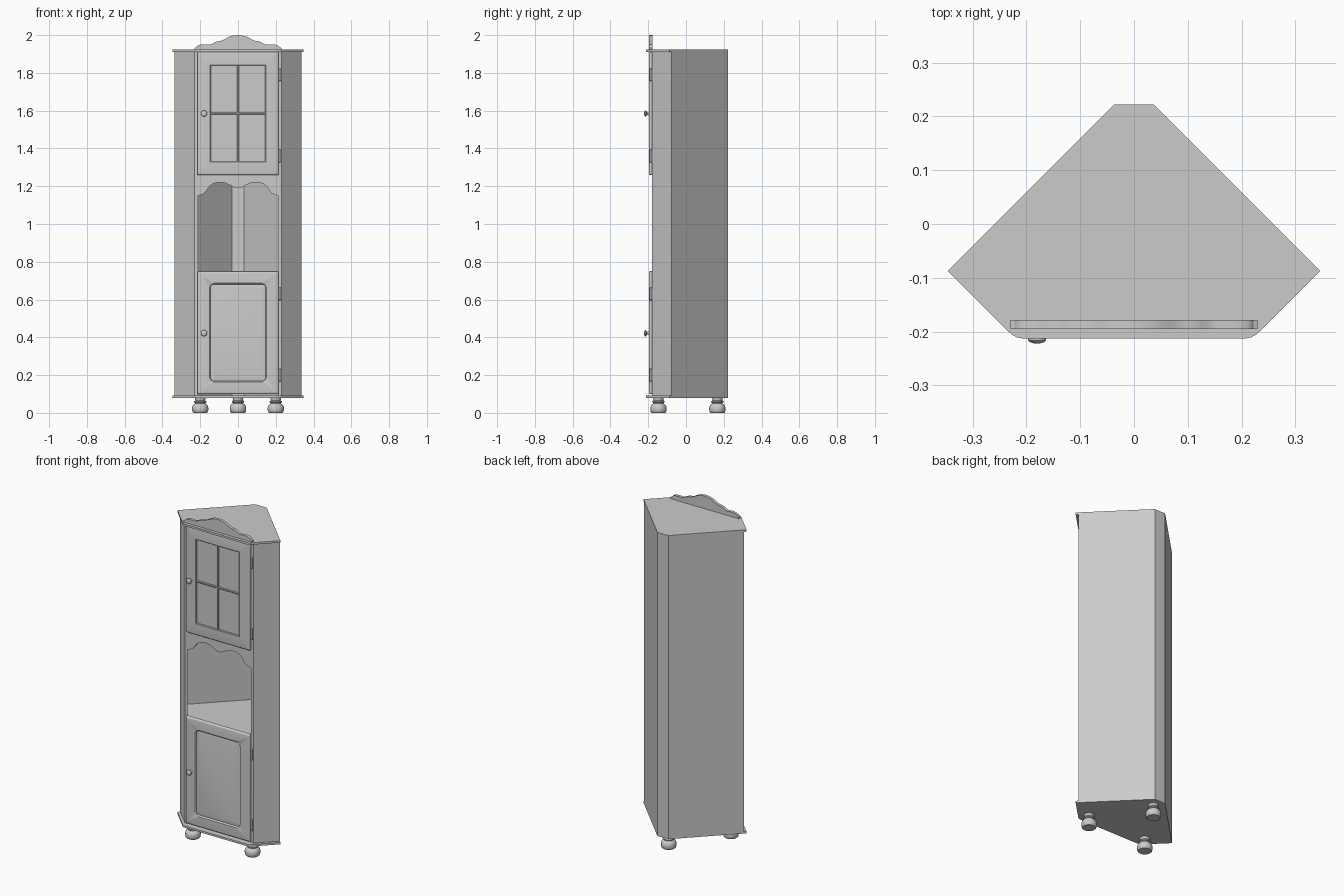
import bpy, bmesh, math
from mathutils import Vector

if "Cube" in bpy.data.objects:
    bpy.data.objects.remove(bpy.data.objects["Cube"])


def finish(name, bm, angle=35):
    bmesh.ops.recalc_face_normals(bm, faces=bm.faces)
    me = bpy.data.meshes.new(name)
    bm.to_mesh(me)
    bm.free()
    ob = bpy.data.objects.new(name, me)
    bpy.context.collection.objects.link(ob)
    bpy.ops.object.select_all(action='DESELECT')
    ob.select_set(True)
    bpy.context.view_layer.objects.active = ob
    bpy.ops.object.shade_smooth_by_angle(angle=math.radians(angle))
    return ob


def loft(name, rings):
    """Skin equal-length rings of points and cap both ends."""
    bm = bmesh.new()
    vs = [[bm.verts.new(p) for p in r] for r in rings]
    n = len(vs[0])
    for a, b in zip(vs, vs[1:]):
        for i in range(n):
            j = (i + 1) % n
            bm.faces.new((a[i], a[j], b[j], b[i]))
    bm.faces.new(vs[0])
    bm.faces.new(vs[-1])
    return finish(name, bm)


def plan(name, pts, z0, z1):
    return loft(name, [[(x, y, z) for x, y in pts] for z in (z0, z1)])


def board(name, pts, y0, y1):
    return loft(name, [[(x, y, z) for x, z in pts] for y in (y0, y1)])


def mirrored(half):
    """Right half of an outline -> full outline, left to right."""
    return [(-x, v) for x, v in reversed(half) if x > 1e-6] + half


def lathe(name, profile, origin, axis='Z', n=24):
    o, rings = Vector(origin), []
    for r, h in profile:
        ring = []
        for i in range(n):
            a = 2 * math.pi * i / n
            c, s = r * math.cos(a), r * math.sin(a)
            ring.append(o + Vector((c, s, h) if axis == 'Z' else (c, -h, s)))
        rings.append(ring)
    return loft(name, rings)


def round_rect(w, h, r, y, zc, seg=5):
    pts = []
    for k, (sx, sz) in enumerate(((1, 1), (-1, 1), (-1, -1), (1, -1))):
        for i in range(seg + 1):
            a = math.pi / 2 * (k + i / seg)
            pts.append((sx * (w - r) + r * math.cos(a), y,
                        zc + sz * (h - r) + r * math.sin(a)))
    return pts


def door(name, zc, inner):
    W, H = 0.215, 0.325
    outer = [(0, .004, -.181), (0, .004, -.189), (.001, .004, -.193),
             (.004, .004, -.196), (.009, .004, -.197)]
    return loft(name, [round_rect(W - i, H - i, r, y, zc) for i, r, y in outer + inner])


# Carcass: thin wall following the corner footprint, open at the front
outer = [(.037, .222), (.335, -.076), (.230, -.181)]
inner = [(.032, .210), (.318, -.076), (.213, -.181)]
plan("carcass_walls", mirrored(outer) + list(reversed(mirrored(inner))), .09, 1.915)

# Shelves
for name, z0, z1 in (("niche_shelf", .73, .746), ("niche_ceiling", 1.25, 1.265)):
    plan(name, mirrored(inner), z0, z1)

# Top and bottom plates, flush at the back, overhanging at the front
plate = [(.037, .222), (.346, -.087), (.233, -.200), (.226, -.206),
         (.217, -.211), (.205, -.213)]
plan("bottom_plate", mirrored(plate), .080, .092)
plan("top_plate", mirrored(plate), 1.911, 1.923)

# Doors: glazed upper, raised-panel lower
door("upper_door", 1.585, [(.068, .001, -.197), (.071, .001, -.194), (.071, .001, -.187)])
door("lower_door", .425, [(.063, .022, -.197), (.067, .020, -.194), (.069, .019, -.188),
                          (.088, .001, -.191)])

# Glazing bars
for name, w, h in (("vertical_glazing_bar", .005, .256), ("horizontal_glazing_bar", .146, .005)):
    loft(name, [round_rect(w, h, .001, -.186, 1.585), round_rect(w, h, .001, -.193, 1.585),
                round_rect(w - .002, h - .002, .001, -.195, 1.585)])

# Knobs
knob = [(.010, 0), (.008, .003), (.007, .009), (.012, .012), (.0165, .016),
        (.0165, .019), (.013, .0225), (.007, .0245), (.002, .025)]
for name, z in (("upper_knob", 1.585), ("lower_knob", .422)):
    lathe(name, knob, (-.18, -.197, z), 'Y')

# Hinges
hinge = [(.003, -.034), (.006, -.031), (.006, .031), (.003, .034)]
for i, z in enumerate((.2, .63, 1.36, 1.79)):
    lathe(f"hinge_{i + 1}", hinge, (.222, -.186, z), n=12)

# Scalloped apron above the niche
wave = [(0, 1.190), (.018, 1.193), (.04, 1.205), (.065, 1.216), (.09, 1.221), (.115, 1.219),
        (.135, 1.212), (.152, 1.198), (.165, 1.178), (.178, 1.163), (.195, 1.154), (.214, 1.150)]
board("niche_apron", mirrored(wave) + [(.214, 1.264), (-.214, 1.264)], -.181, -.167)

# Crest on the top plate
crest = [(0, 2.0), (.025, 1.998), (.045, 1.992), (.065, 1.982), (.08, 1.973), (.095, 1.969),
         (.11, 1.967), (.125, 1.961), (.14, 1.952), (.155, 1.949), (.175, 1.951), (.195, 1.950),
         (.212, 1.945), (.219, 1.940), (.222, 1.935), (.229, 1.932), (.229, 1.922)]
board("crest", mirrored(crest), -.195, -.178)

# Turned bun feet
foot = [(.036, 0), (.041, .005), (.043, .016), (.043, .028), (.039, .040), (.032, .047),
        (.027, .049), (.027, .052), (.032, .055), (.033, .059), (.031, .063), (.026, .066),
        (.027, .074), (.029, .081)]
for name, x, y in (("front_left_foot", -.2, -.146), ("front_right_foot", .2, -.146),
                   ("back_foot", 0, .166)):
    lathe(name, foot, (x, y, 0), n=32)
